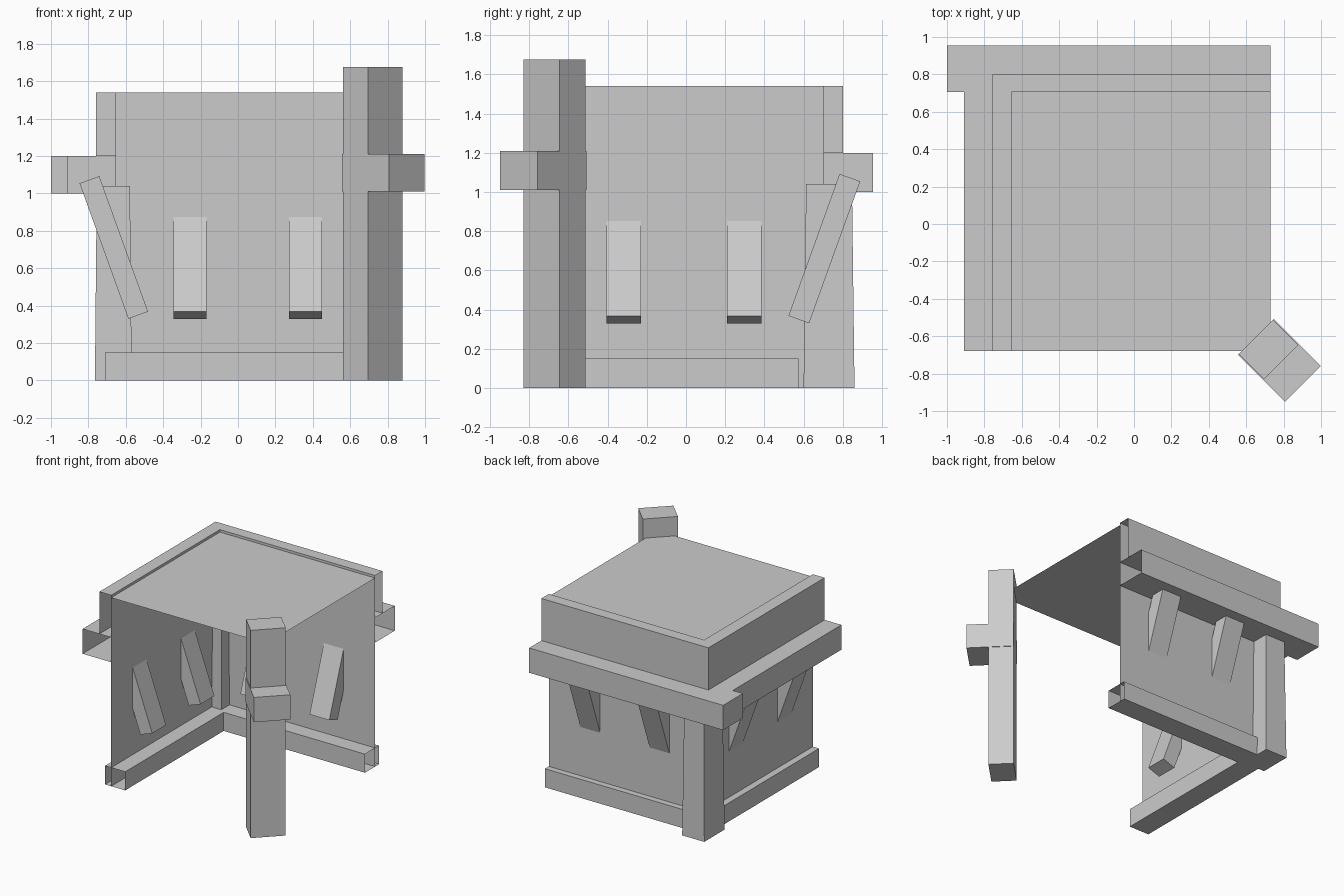
import bpy, bmesh, math
from mathutils import Vector

cube = bpy.data.objects.get("Cube")
if cube:
    bpy.data.objects.remove(cube, do_unlink=True)

GREY = (0.6, 0.6, 0.6, 1)
stone = bpy.data.materials.new("plain_grey")
stone.use_nodes = True
stone.diffuse_color = GREY
stone.node_tree.nodes["Principled BSDF"].inputs["Base Color"].default_value = GREY

AXES = {"-x": (-1, 0, 0), "+x": (1, 0, 0), "-y": (0, -1, 0),
        "+y": (0, 1, 0), "-z": (0, 0, -1), "+z": (0, 0, 1)}


def block(name, x, y, z, skip="", top_scale=None):
    """Box between the given ranges, leaving out the skipped sides."""
    lo, hi = Vector((x[0], y[0], z[0])), Vector((x[1], y[1], z[1]))
    mid, size = (lo + hi) / 2, hi - lo
    bm = bmesh.new()
    bmesh.ops.create_cube(bm, size=1)
    bm.normal_update()
    missing = [Vector(AXES[s]) for s in skip.split()]
    gone = [f for f in bm.faces if any(f.normal.dot(m) > 0.9 for m in missing)]
    bmesh.ops.delete(bm, geom=gone, context="FACES")
    for v in bm.verts:
        if top_scale and v.co.z > 0:
            v.co.x *= top_scale
            v.co.y *= top_scale
        v.co = Vector(v.co[i] * size[i] for i in range(3))
    mesh = bpy.data.meshes.new(name)
    bm.to_mesh(mesh)
    bm.free()
    mesh.materials.append(stone)
    obj = bpy.data.objects.new(name, mesh)
    obj.location = mid
    bpy.context.collection.objects.link(obj)
    return obj


# Main extents: wall planes and the open front and right edges
WX, WY, FRONT, RIGHT = -0.655, 0.705, -0.68, 0.73

# Two thin walls meeting in the back left corner, and the flat roof
block("walls", (WX, RIGHT), (FRONT, WY), (0, 1.54), "+x -y +z -z")
block("roof", (WX, RIGHT), (FRONT, WY), (1.52, 1.52), "+x -x +y -y -z")

# Hollow parapet around the roof
block("back_parapet", (-0.76, RIGHT), (WY, 0.80), (1.2, 1.54), "+x -y")
block("left_parapet", (-0.76, WX), (FRONT, WY), (1.2, 1.54), "-y +y +x")

# Hollow ledge beams, the back one running past the corner
block("back_beam", (-0.91, RIGHT), (WY, 0.955), (1.0, 1.2), "+x -x -y")
block("back_beam_end", (-1.0, -0.91), (WY, 0.955), (1.0, 1.2), "+x")
block("left_beam", (-0.91, WX), (FRONT, WY), (1.0, 1.2), "-y +y +x")

# Hollow skirting along the foot of both walls
block("back_skirting", (-0.71, RIGHT), (0.575, 0.755), (0, 0.15), "+x")
block("left_skirting", (-0.71, -0.53), (FRONT, 0.575), (0, 0.15), "-y +y")

# Slightly tapered corner pillar
block("corner_pillar", (-0.765, -0.568), (0.6, 0.86), (0, 1.04), top_scale=0.9)

# Leaning braces through the walls
LEAN = math.radians(-19.8)
LENGTH = (0.326, 1.096)
for i, x in enumerate((-0.257, 0.36)):
    brace = block(f"back_brace_{i + 1}", (x - 0.088, x + 0.088), (0.65, 0.762), LENGTH)
    brace.rotation_euler.x = LEAN
for i, y in enumerate((-0.318, 0.298)):
    brace = block(f"left_brace_{i + 1}", (-0.72, -0.608), (y - 0.088, y + 0.088), LENGTH)
    brace.rotation_euler.y = LEAN


# Free-standing diagonal post with a collar reaching outwards
def diagonal(name, depth, width, z):
    obj = block(name, (0, depth), (-width / 2, width / 2), z)
    out = Vector((1, -1, 0)).normalized()
    obj.location = Vector((0.652, -0.604, sum(z) / 2)) + out * depth / 2
    obj.rotation_euler.z = math.radians(-45)


diagonal("post", 0.19, 0.26, (0, 1.675))
diagonal("post_collar", 0.354, 0.27, (1.01, 1.21))
